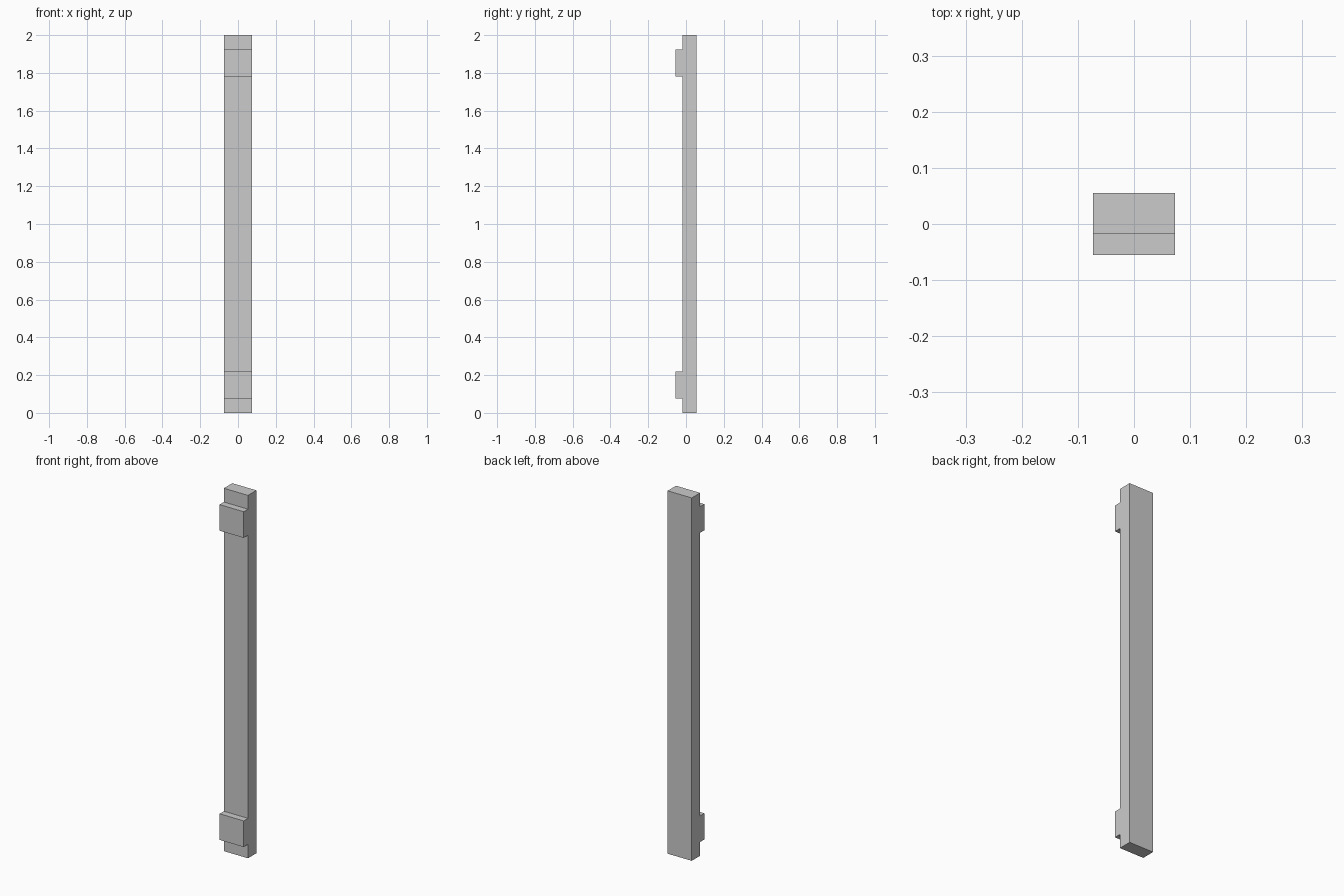
import bpy

if "Cube" in bpy.data.objects:
    bpy.data.objects.remove(bpy.data.objects["Cube"])

WIDTH = 0.147
HEIGHT = 2.0
Y_FRONT, Y_STEP, Y_BACK = -0.055, -0.018, 0.055


def box(name, y0, y1, z0, z1):
    """Box centred on x, spanning the given y and z ranges."""
    bpy.ops.mesh.primitive_cube_add(size=1, location=(0, (y0 + y1) / 2, (z0 + z1) / 2))
    ob = bpy.context.object
    ob.name = name
    ob.scale = (WIDTH, y1 - y0, z1 - z0)
    bpy.ops.object.transform_apply(location=False, rotation=False, scale=True)
    return ob


# Upright plank
box("plank", Y_STEP, Y_BACK, 0, HEIGHT)

# Mounting blocks on the front, mirrored about mid height
LOW, HIGH = 0.076, 0.22
box("lower_block", Y_FRONT, Y_STEP, LOW, HIGH)
box("upper_block", Y_FRONT, Y_STEP, HEIGHT - HIGH, HEIGHT - LOW)
